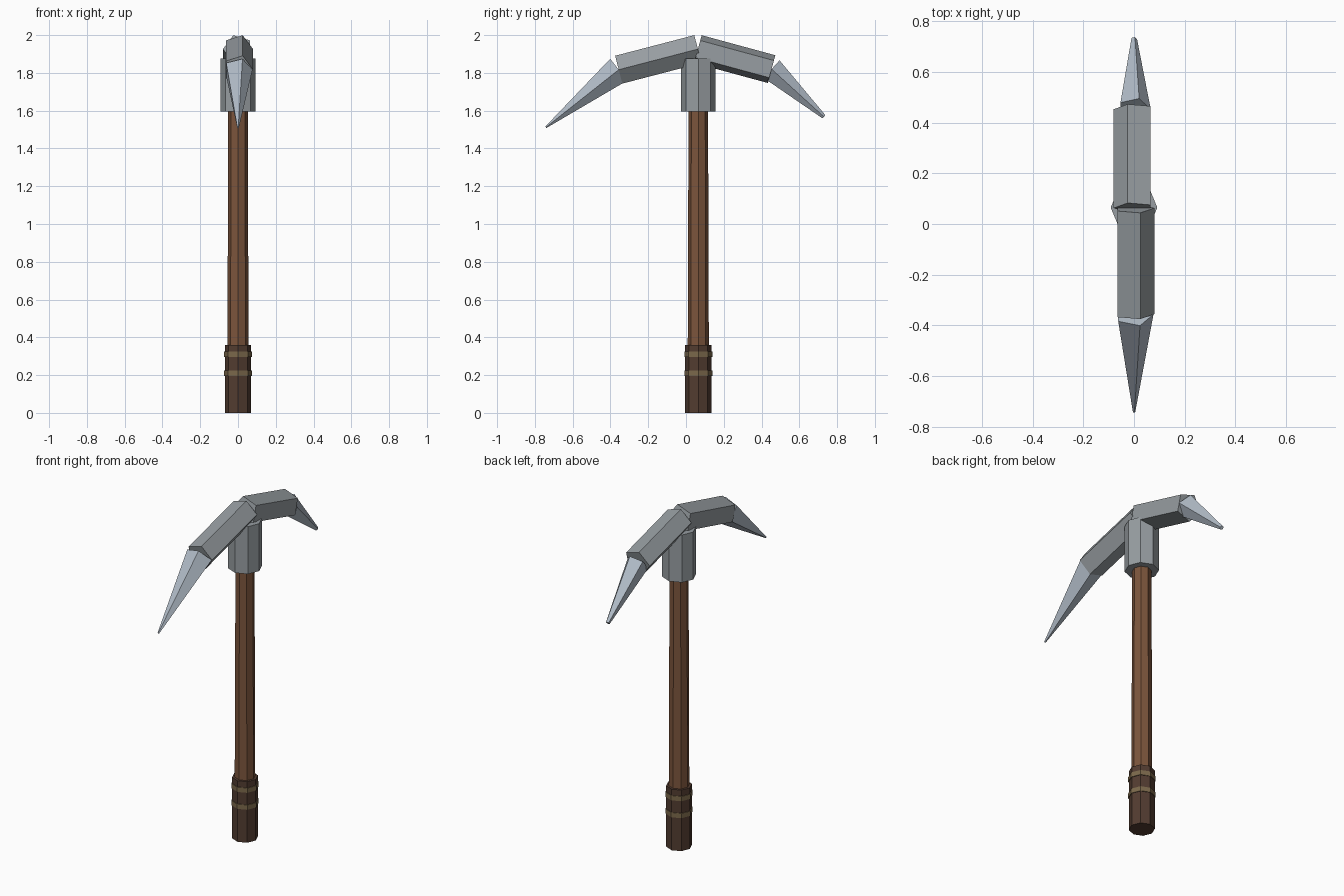
import bpy, bmesh
from math import cos, sin, pi
from mathutils import Vector

if "Cube" in bpy.data.objects:
    bpy.data.objects.remove(bpy.data.objects["Cube"])

HY = 0.065          # handle axis sits slightly behind the origin


def material(name, rgb):
    m = bpy.data.materials.new(name)
    m.diffuse_color = (*rgb, 1)
    m.use_nodes = True
    m.node_tree.nodes["Principled BSDF"].inputs["Base Color"].default_value = m.diffuse_color
    return m


wood = material("wood", (0.20, 0.09, 0.045))
leather = material("leather", (0.085, 0.045, 0.03))
cord = material("cord", (0.20, 0.14, 0.07))
steel = material("steel", (0.31, 0.34, 0.36))
edge_steel = material("edge_steel", (0.44, 0.50, 0.57))


def tapered(name, start, end, r0, r1, sides, mat, side=1):
    """Capped prism from start to end; first corner points along +x or -x."""
    a, b = Vector(start), Vector(end)
    u = Vector((side, 0, 0))
    v = (b - a).normalized().cross(u)
    bm = bmesh.new()
    rings = []
    for c, r in ((a, r0), (b, r1)):
        rings.append([bm.verts.new(c + r * (u * cos(2 * pi * i / sides) + v * sin(2 * pi * i / sides)))
                      for i in range(sides)])
    for i in range(sides):
        j = (i + 1) % sides
        bm.faces.new((rings[0][i], rings[0][j], rings[1][j], rings[1][i]))
    bm.faces.new(rings[0][::-1])
    bm.faces.new(rings[1])
    bmesh.ops.recalc_face_normals(bm, faces=bm.faces)
    me = bpy.data.meshes.new(name)
    bm.to_mesh(me)
    bm.free()
    me.materials.append(mat)
    ob = bpy.data.objects.new(name, me)
    bpy.context.collection.objects.link(ob)
    return ob


def upright(name, z0, z1, r0, r1, mat):
    return tapered(name, (0, HY, z0), (0, HY, z1), r0, r1, 8, mat)


# Handle, grip with cord bands, and head collar
upright("handle", 0.02, 1.80, 0.057, 0.051, wood)
upright("grip", 0.0, 0.36, 0.07, 0.07, leather)
for i, z in enumerate((0.21, 0.31)):
    upright(f"grip_band_{i + 1}", z - 0.014, z + 0.014, 0.074, 0.074, cord)
upright("collar", 1.595, 1.875, 0.092, 0.092, steel)

# Five-sided head arms, meeting over the collar
hub = (0, 0.063, 1.926)
front_joint = (0, -0.356, 1.817)
back_joint = (0, 0.453, 1.82)
tapered("front_arm", hub, front_joint, 0.08, 0.08, 5, steel, 1)
tapered("back_arm", hub, back_joint, 0.08, 0.08, 5, steel, -1)

# Long pointed pick at the front, shorter blunter one at the back
tapered("front_pick", front_joint, (0, -0.742, 1.512), 0.077, 0.005, 5, edge_steel, 1)
tapered("back_pick", back_joint, (0, 0.730, 1.568), 0.066, 0.012, 5, edge_steel, 1)
